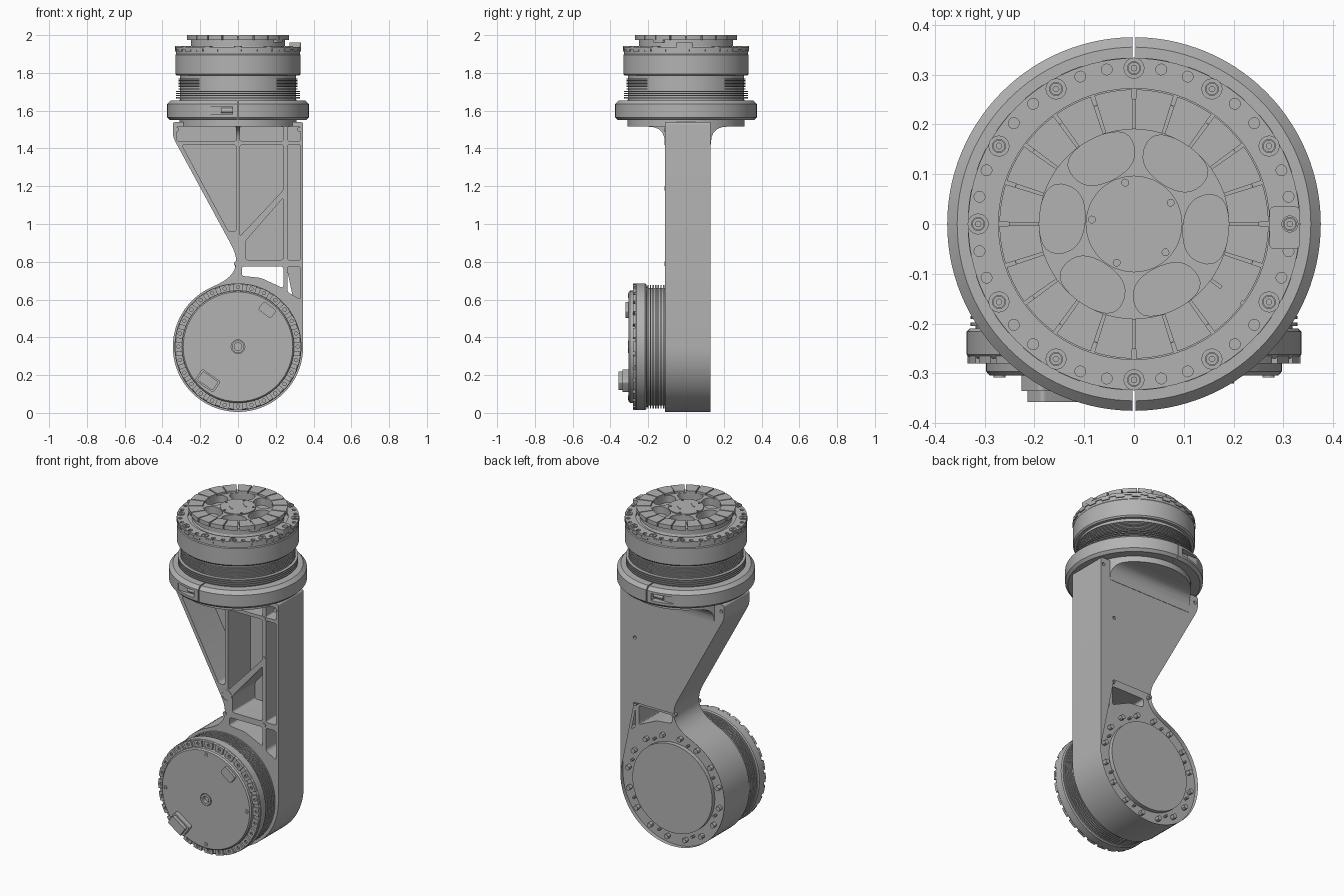
import bpy
import bmesh
from math import sin, cos, pi, radians
from mathutils import Matrix, Vector

if "Cube" in bpy.data.objects:
    bpy.data.objects.remove(bpy.data.objects["Cube"], do_unlink=True)

metal = bpy.data.materials.new("machined_grey")
metal.use_nodes = True
grey = (0.45, 0.45, 0.45, 1)
metal.diffuse_color = grey
metal.node_tree.nodes["Principled BSDF"].inputs["Base Color"].default_value = grey

# Frames: world, front-facing sheet, lower joint axis, side-facing sheet
UP = Matrix.Identity(4)
FRONT = Matrix.Rotation(pi / 2, 4, 'X')
JOINT = Matrix.Translation((0, 0, 0.35)) @ FRONT
SIDE = Matrix(((0, 0, 1, 0), (1, 0, 0, 0), (0, 1, 0, 0), (0, 0, 0, 1)))


def finish(name, mesh, frame):
    bm = bmesh.new()
    bm.from_mesh(mesh)
    bmesh.ops.remove_doubles(bm, verts=bm.verts, dist=0.0002)
    bmesh.ops.transform(bm, matrix=frame, verts=bm.verts)
    bmesh.ops.recalc_face_normals(bm, faces=bm.faces)
    bm.to_mesh(mesh)
    bm.free()
    mesh.materials.clear()
    mesh.materials.append(metal)
    obj = bpy.data.objects.new(name, mesh)
    bpy.context.collection.objects.link(obj)
    return obj


def evaluated_mesh(obj):
    bpy.context.view_layer.update()
    graph = bpy.context.evaluated_depsgraph_get()
    return bpy.data.meshes.new_from_object(obj.evaluated_get(graph))


def plate(name, loops, low, high, frame=UP):
    """Extrude closed outlines; loops inside others become holes."""
    curve = bpy.data.curves.new(name, 'CURVE')
    curve.dimensions = '2D'
    curve.fill_mode = 'BOTH'
    curve.extrude = (high - low) / 2
    for loop in loops:
        spline = curve.splines.new('POLY')
        spline.points.add(len(loop) - 1)
        for point, (x, y) in zip(spline.points, loop):
            point.co = (x, y, 0, 1)
        spline.use_cyclic_u = True
    temp = bpy.data.objects.new("outline", curve)
    bpy.context.collection.objects.link(temp)
    mesh = evaluated_mesh(temp)
    bpy.data.objects.remove(temp, do_unlink=True)
    return finish(name, mesh, frame @ Matrix.Translation((0, 0, (low + high) / 2)))


def lathe(name, profile, frame=UP, start=0, sweep=360, steps=96):
    bm = bmesh.new()
    verts = [bm.verts.new((r * cos(radians(start)), r * sin(radians(start)), z)) for r, z in profile]
    edges = [bm.edges.new(pair) for pair in zip(verts, verts[1:])]
    bmesh.ops.spin(bm, geom=verts + edges, cent=(0, 0, 0), axis=(0, 0, 1),
                   angle=radians(sweep), steps=steps)
    bmesh.ops.remove_doubles(bm, verts=bm.verts, dist=0.0002)
    bmesh.ops.holes_fill(bm, edges=[e for e in bm.edges if e.is_boundary], sides=0)
    mesh = bpy.data.meshes.new(name)
    bm.to_mesh(mesh)
    bm.free()
    return finish(name, mesh, frame)


def boolean(obj, cutter, operation):
    mod = obj.modifiers.new("cut", 'BOOLEAN')
    mod.object, mod.operation, mod.solver = cutter, operation, 'EXACT'
    mesh = evaluated_mesh(obj)
    obj.modifiers.clear()
    obj.data = mesh
    bpy.data.objects.remove(cutter, do_unlink=True)


def circle(x, y, r, n=24):
    return [(x + r * cos(2 * pi * i / n), y + r * sin(2 * pi * i / n)) for i in range(n)]


def rounded(points, size=0.015):
    """Round every corner; a third value overrides the corner size."""
    out = []
    for i, p in enumerate(points):
        c, a, b = (Vector(q[:2]) for q in (p, points[i - 1], points[(i + 1) % len(points)]))
        s = p[2] if len(p) > 2 else size
        if s == 0:
            out.append(tuple(c))
            continue
        a, b = c + (a - c).normalized() * s, c + (b - c).normalized() * s
        n = 12 if s > 0.1 else 5
        for k in range(n + 1):
            t = k / n
            out.append(tuple(a * (1 - t) ** 2 + c * 2 * t * (1 - t) + b * t * t))
    return out


def rect(x0, y0, x1, y1, size=0.01):
    return rounded([(x0, y0), (x1, y0), (x1, y1), (x0, y1)], size)


def sector(r0, r1, a0, a1, n=6):
    angles = [radians(a0 + (a1 - a0) * i / n) for i in range(n + 1)]
    return ([(r1 * cos(a), r1 * sin(a)) for a in angles]
            + [(r0 * cos(a), r0 * sin(a)) for a in reversed(angles)])


def turned(loop, degrees, x=0, y=0):
    c, s = cos(radians(degrees)), sin(radians(degrees))
    return [(x + c * u - s * v, y + s * u + c * v) for u, v in loop]


def around(loop, n, start=0):
    return [turned(loop, start + 360 * i / n) for i in range(n)]


def fins(r_in, r_out, low, high, n):
    step = (high - low) / n
    out = []
    for i in range(n):
        z = low + i * step
        out += [(r_in, z), (r_in, z + step * 0.5), (r_out, z + step * 0.5), (r_out, z + step)]
    return out


# Arm link: open ribbed web with a closed back sheet
arc = [(0.345 * cos(radians(-a)), 0.35 + 0.345 * sin(radians(-a)), 0) for a in range(0, 246, 5)]
outline = rounded(arc + [(0.04, 0.75, 0.16), (-0.345, 1.46, 0.03), (-0.345, 1.54), (0.345, 1.54)])
pockets = [
    rounded([(-0.298, 1.42), (-0.01, 1.42), (-0.01, 0.96), (-0.05, 0.96)]),
    rounded([(0.01, 1.42), (0.24, 1.42), (0.24, 1.18), (0.01, 0.935)]),
    rounded([(0.04, 0.81), (0.24, 0.81), (0.24, 1.14), (0.04, 0.91)]),
    rounded([(0.02, 0.775), (0.24, 0.775), (0.24, 0.66), (0.12, 0.715), (0.02, 0.725)]),
    rounded([(0.262, 0.775), (0.33, 0.775), (0.33, 0.6), (0.262, 0.64)]),
    rect(0.262, 0.81, 0.33, 1.42), rect(0.262, 1.44, 0.33, 1.515),
    rect(0.01, 1.44, 0.24, 1.515), rect(-0.325, 1.44, -0.01, 1.515)]
bore = circle(0, 0.35, 0.265, 64)
plate("arm_web", [outline, bore] + pockets, -0.105, 0.11, FRONT)
spots = [(0.325, 1.5), (-0.325, 1.5), (0.25, 1.19), (0.25, 0.79), (-0.01, 0.79), (0.25, 1.43)]
rim_holes = [turned(circle(0.305, 0, 0.014, 12), 22.5 * i + 8, 0, 0.35) for i in range(16)]
rim_holes += [turned(circle(0.29, 0, 0.007, 8), 45 * i + 19, 0, 0.35) for i in range(8)]
plate("arm_back_sheet", [outline, bore] + [circle(x, z, 0.01, 12) for x, z in spots] + rim_holes,
      -0.13, -0.105, FRONT)
plate("arm_front_screws", [circle(x, z, 0.012, 12) for x, z in spots], 0.105, 0.114, FRONT)
plate("arm_boss", [circle(0, 0.9, 0.036), circle(0, 0.9, 0.026)], -0.11, 0.112, FRONT)

# Gussets joining the arm to the collar
gusset = rounded([(0.125, 1.53, 0), (0.125, 1.42, 0), (0.132, 1.42, 0), (0.132, 1.515, 0.085),
                  (0.225, 1.515, 0), (0.225, 1.53, 0)])
back_gusset = plate("back_gusset", [gusset], -0.32, 0.32, SIDE)
boolean(back_gusset, lathe("trim", [(0, 1.3), (0.31, 1.3), (0.31, 1.7), (0, 1.7)]), 'INTERSECT')
plate("front_gusset", [[(0.02 - y, z) for y, z in gusset]], -0.01, 0.01, SIDE)

# Split clamp collar with a flat screw pocket beside each slit
ring = [(0.3, 1.55), (0.36, 1.55), (0.375, 1.565), (0.375, 1.635), (0.355, 1.655), (0.3, 1.655), (0.3, 1.55)]
lathe("collar_left", ring, start=-89.5, sweep=179, steps=56)
collar = lathe("collar_right", ring, start=90.5, sweep=179, steps=56)
for side in (-1, 1):
    near, far = sorted((side * 0.338, side * 0.42))
    boolean(collar, plate("pocket", [rect(-0.16, near, -0.03, far, 0)], 1.58, 1.622), 'DIFFERENCE')
    x_axis = Matrix.Translation((0, side * 0.338, 1.601)) @ SIDE
    plate("clamp_screw", [circle(0, 0, 0.014, 16)], -0.09, -0.03, x_axis)

# Upper joint motor
lathe("upper_motor", [(0, 1.515), (0.31, 1.515), (0.31, 1.66)] + fins(0.308, 0.327, 1.66, 1.705, 4)
      + fins(0.308, 0.314, 1.705, 1.77, 8)
      + [(0.308, 1.77), (0.308, 1.787), (0.325, 1.787), (0.332, 1.795), (0.332, 1.895), (0.328, 1.9),
         (0.328, 1.925), (0.25, 1.925), (0.24, 1.945), (0, 1.945)])
holes = around(circle(0.315, 0, 0.011, 12), 12, 10) + around(circle(0.315, 0, 0.011, 12), 12, 20)
plate("upper_rim", [circle(0, 0, 0.333, 96), circle(0, 0, 0.272, 96)] + holes, 1.924, 1.937)
plate("upper_rim_pads", around(circle(0.313, 0, 0.021), 12) + around(circle(0.313, 0, 0.013), 12),
      1.935, 1.943)
plate("upper_rim_screws", around(circle(0.313, 0, 0.012, 16), 12) + around(circle(0.313, 0, 0.006, 6), 12),
      1.935, 1.941)
plate("upper_rim_tabs", around(sector(0.326, 0.334, -4, 4), 24, 7), 1.912, 1.93)
plate("upper_connector", [rect(0.272, -0.05, 0.333, 0.035), circle(0.313, 0, 0.016)], 1.93, 1.96)

# Upper rotor cover with windows, fan segments and hub
window = rounded([(0.11, -0.06, 0.03), (0.175, -0.078, 0.04), (0.195, 0, 0.03),
                  (0.175, 0.078, 0.04), (0.11, 0.06, 0.03), (0.095, 0, 0.03)])
windows = around(window, 6, -4)
plate("rotor_cover", [circle(0, 0, 0.25, 72)] + windows, 1.94, 1.978)
plate("rotor_inner_ring", [circle(0, 0, 0.192, 72)] + windows, 1.97, 1.988)
plate("rotor_segments", around(sector(0.19, 0.27, 0.8, 17.2), 20), 1.975, 2.0)
pins = around(circle(0.085, 0, 0.007, 10), 5, 30)
plate("rotor_hub", [circle(0, 0, 0.097, 48)] + pins, 1.98, 1.994)
plate("hub_slots", [turned(rect(-0.02, -0.004, 0.02, 0.004, 0.002), -35, s * 0.024, s * 0.033)
                    for s in (-1, 1)], 1.99, 1.997)
plate("rotor_clip", [turned(rect(-0.025, -0.03, 0.025, 0.03, 0.008), -35, 0.2, -0.135)], 1.96, 1.997)

# Lower joint motor
lathe("lower_motor", [(0, -0.07), (0.266, -0.07), (0.266, 0.1), (0.31, 0.1)]
      + fins(0.312, 0.328, 0.108, 0.205, 7)
      + [(0.318, 0.205), (0.318, 0.21), (0.33, 0.21), (0.336, 0.216), (0.336, 0.262), (0.33, 0.27),
         (0.297, 0.27), (0.297, 0.296), (0.29, 0.304), (0.036, 0.304), (0.036, 0.285), (0, 0.285)], JOINT)
plate("lower_rim_blocks", around(sector(0.297, 0.334, -4.6, 4.6), 28)
      + around(circle(0.316, 0, 0.009, 10), 28), 0.265, 0.28, JOINT)
plate("lower_centre_bush", [circle(0, 0, 0.033), circle(0, 0, 0.02)], 0.28, 0.306, JOINT)
plate("lower_face_pins", around(circle(0.27, 0, 0.012, 12), 4) + around(circle(0.27, 0, 0.006, 8), 4),
      0.3, 0.308, JOINT)
plate("lower_port", [turned(rect(-0.042, -0.027, 0.042, 0.027, 0.012), -38, 0.155, 0.195)],
      0.3, 0.32, JOINT)
plate("lower_plug", [turned(rect(-0.06, -0.036, 0.06, 0.036, 0.012), -35, -0.16, -0.18)],
      0.3, 0.335, JOINT)
plate("lower_plug_cap", [turned(rect(-0.05, -0.028, 0.05, 0.028, 0.01), -35, -0.16, -0.18)],
      0.335, 0.357, JOINT)

# Output hub seen in the back recess
arm = rounded([(0.08, -0.028, 0), (0.2, -0.028), (0.2, 0.028), (0.08, 0.028, 0)])
plate("output_spokes", around(arm, 6, 20) + around(circle(0.135, 0, 0.011, 12), 6, 20)
      + around(circle(0.175, 0, 0.011, 12), 6, 20), -0.095, -0.068, JOINT)
plate("output_hub", [circle(0, 0, 0.1, 48)] + around(circle(0.08, 0, 0.007, 8), 6)
      + around(circle(0.03, 0, 0.009, 8), 3), -0.105, -0.068, JOINT)
plate("output_seat", [circle(0, 0, 0.265, 64), circle(0, 0, 0.235, 64)], -0.085, -0.068, JOINT)

# Smooth the round walls and keep machined edges crisp
for obj in bpy.context.scene.objects:
    if obj.type == 'MESH':
        obj.select_set(True)
        bpy.context.view_layer.objects.active = obj
bpy.ops.object.shade_smooth_by_angle(angle=radians(30))
